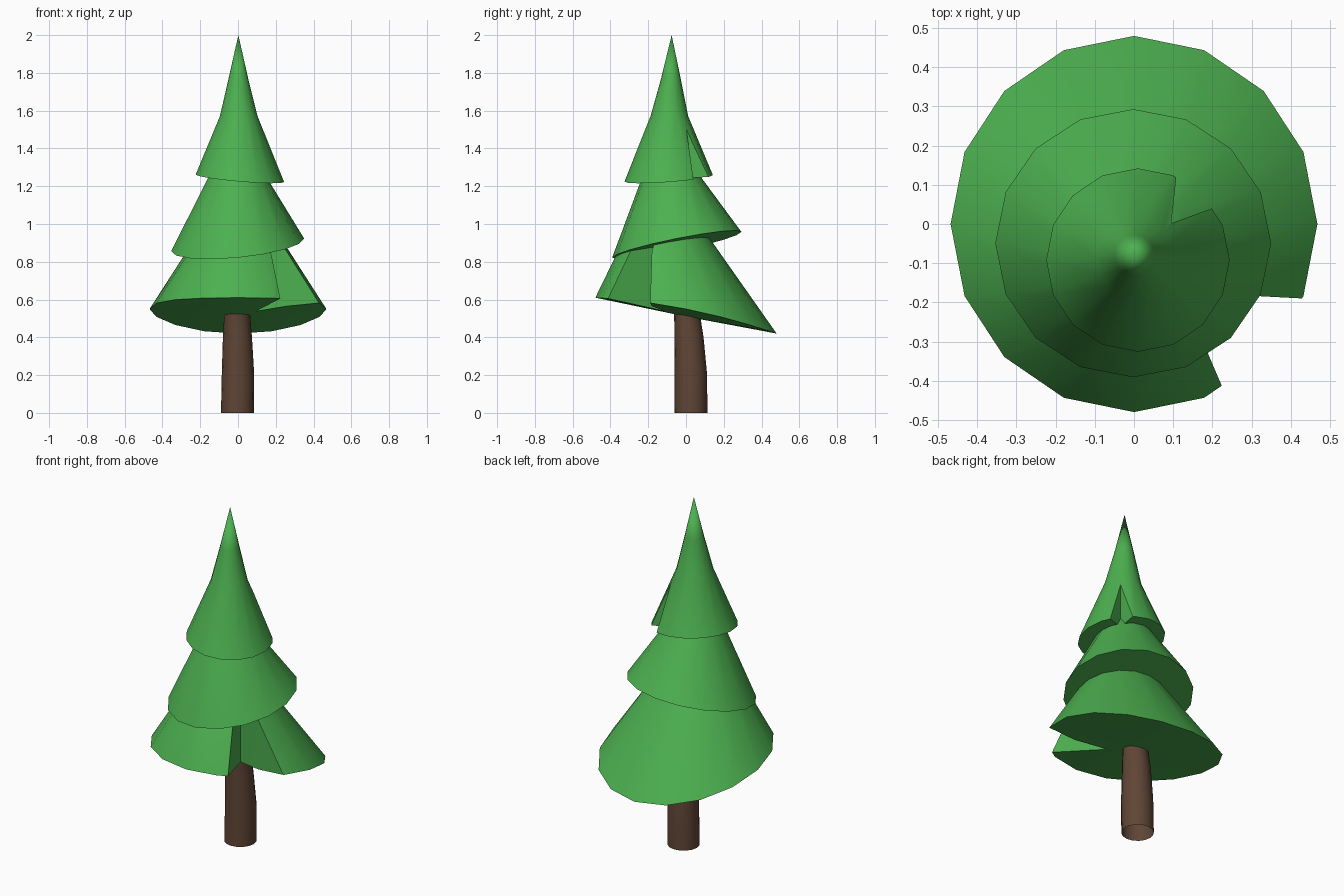
import bpy, bmesh, math

if "Cube" in bpy.data.objects:
    bpy.data.objects.remove(bpy.data.objects["Cube"])


def material(name, color):
    m = bpy.data.materials.new(name)
    m.diffuse_color = (*color, 1)
    m.use_nodes = True
    m.node_tree.nodes["Principled BSDF"].inputs["Base Color"].default_value = m.diffuse_color
    return m


def finish(name, bm, mat=None):
    bmesh.ops.recalc_face_normals(bm, faces=bm.faces)
    me = bpy.data.meshes.new(name)
    bm.to_mesh(me)
    bm.free()
    ob = bpy.data.objects.new(name, me)
    bpy.context.collection.objects.link(ob)
    if mat:
        me.materials.append(mat)
    return ob


# Loft: each ring is (x, y, z, x radius, y radius, x slope, y slope, y curve)
def loft(name, rings, sides, bottom, tip, mat):
    bm = bmesh.new()
    loops = []
    for cx, cy, cz, rx, ry, sx, sy, q in rings:
        loop = []
        for i in range(sides):
            a = math.tau * i / sides
            dx, dy = rx * math.cos(a), ry * math.sin(a)
            loop.append(bm.verts.new((cx + dx, cy + dy, cz + sx * dx + sy * dy + q * dy * dy)))
        loops.append(loop)
    t = bm.verts.new(tip)
    b = bm.verts.new(bottom) if bottom else None
    for i in range(sides):
        j = (i + 1) % sides
        for lo, hi in zip(loops, loops[1:]):
            bm.faces.new((lo[i], lo[j], hi[j], hi[i]))
        if b:
            bm.faces.new((b, loops[0][j], loops[0][i]))
        bm.faces.new((loops[-1][i], loops[-1][j], t))
    return finish(name, bm, mat)


# Cut a vertical prism with the given outline out of a tier
def notch(ob, outline, z0, z1):
    bm = bmesh.new()
    lo = [bm.verts.new((*c, z0)) for c in outline]
    hi = [bm.verts.new((*c, z1)) for c in outline]
    bm.faces.new(lo)
    bm.faces.new(hi)
    n = len(outline)
    for i in range(n):
        j = (i + 1) % n
        bm.faces.new((lo[i], lo[j], hi[j], hi[i]))
    cutter = finish("notch_cutter", bm)
    mod = ob.modifiers.new("notch", 'BOOLEAN')
    mod.operation, mod.solver, mod.object = 'DIFFERENCE', 'EXACT', cutter
    bpy.context.view_layer.objects.active = ob
    bpy.ops.object.modifier_apply(modifier=mod.name)
    bpy.data.objects.remove(cutter)


green = material("needles", (0.073, 0.434, 0.08))
brown = material("bark", (0.115, 0.06, 0.036))

# Trunk, slightly bent and tapering, open underneath
trunk = loft("trunk", [
    (-0.003, 0.026, 0.0, 0.087, 0.087, 0, 0, 0),
    (0.0, 0.026, 0.2, 0.086, 0.086, 0, 0, 0),
    (-0.003, 0.016, 0.4, 0.077, 0.077, 0, 0, 0),
    (-0.005, 0.004, 0.54, 0.067, 0.067, 0, 0, 0),
    (-0.006, -0.01, 0.65, 0.06, 0.06, 0, 0, 0)],
    16, None, (-0.006, -0.01, 0.65), brown)

# Lower tier, tilted back, with a wedge missing at the front right
lower = loft("lower_branches", [
    (0, 0, 0.55, 0.468, 0.48, 0, -0.198, -0.152),
    (0, -0.092, 0.92, 0.23, 0.23, 0, -0.06, 0)],
    16, (0, 0, 0.51), (0, -0.09, 1.2), green)
notch(lower, [(0.094, -0.11), (0.225, -0.415), (0.31, -0.613),
              (0.8, -0.613), (0.8, -0.2), (0.43, -0.19), (0.26, -0.181)], 0.2, 1.5)

# Middle tier, tilted forward
middle = loft("middle_branches", [
    (-0.002, -0.049, 0.89, 0.352, 0.342, 0.095, 0.2, 0),
    (-0.002, -0.075, 1.24, 0.158, 0.16, 0, 0, 0)],
    16, (-0.002, -0.049, 0.89), (0, -0.08, 1.5), green)

# Top tier with a narrow slit at the back right
top = loft("top_branches", [
    (0.01, -0.092, 1.242, 0.234, 0.234, -0.085, 0.075, 0),
    (0.004, -0.088, 1.57, 0.1, 0.1, 0, 0, 0),
    (0.002, -0.08, 1.77, 0.052, 0.052, 0, 0, 0)],
    16, (0.01, -0.092, 1.242), (0.002, -0.076, 2.0), green)
notch(top, [(0.095, 0.002), (0.36, 0.098), (0.128, 0.302)], 1.0, 1.8)

# Smooth shading with sharp rims
for ob in (trunk, lower, middle, top):
    bpy.ops.object.select_all(action='DESELECT')
    ob.select_set(True)
    bpy.context.view_layer.objects.active = ob
    bpy.ops.object.shade_smooth_by_angle(angle=math.radians(35))
